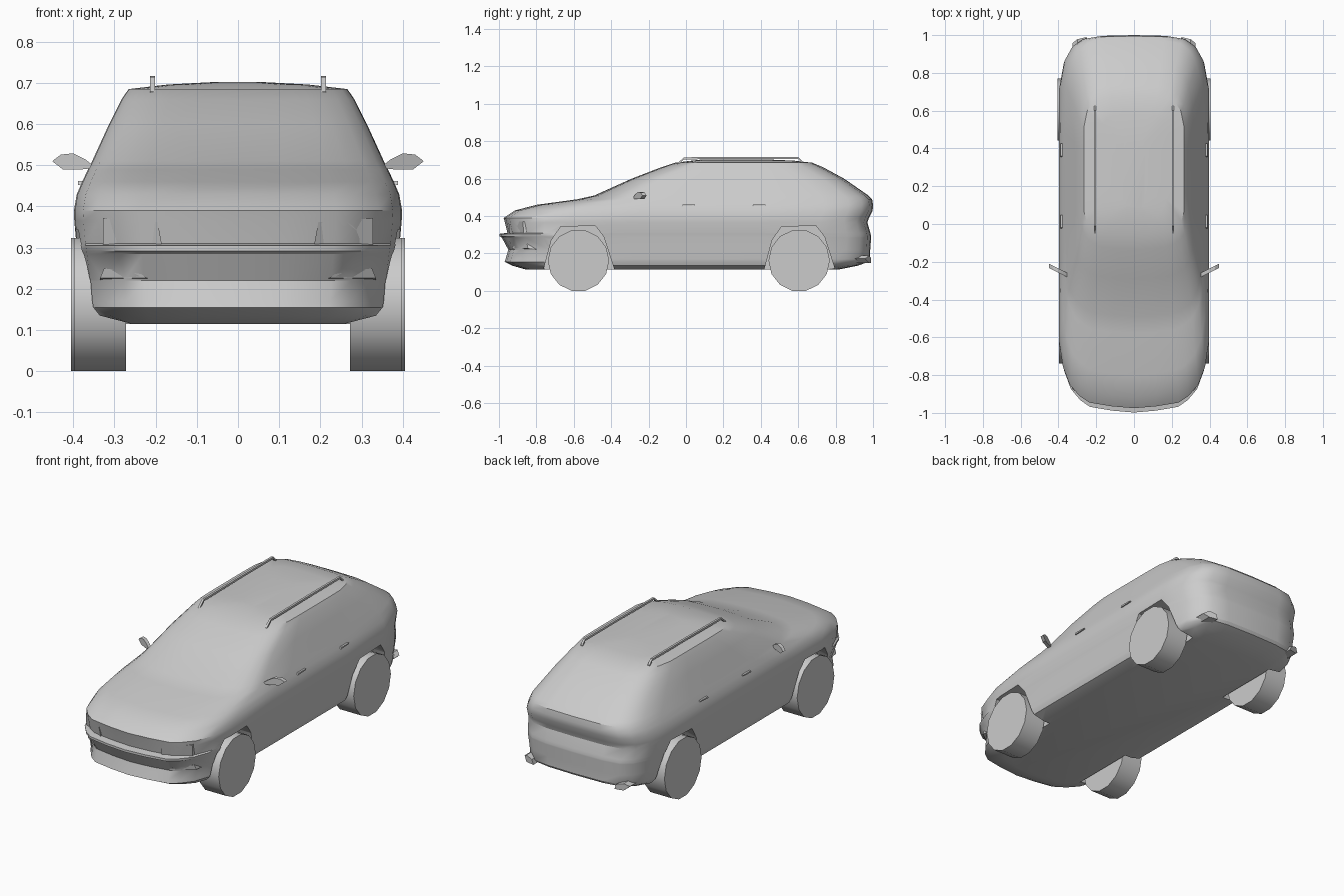
import bpy, bmesh, math

if "Cube" in bpy.data.objects:
    bpy.data.objects.remove(bpy.data.objects["Cube"])


def loft(name, groups, smooth=True):
    """Skin each group of equal-length rings, with capped ends, into one object."""
    bm = bmesh.new()
    for rings in groups:
        rows = [[bm.verts.new(p) for p in ring] for ring in rings]
        n = len(rows[0])
        for a, b in zip(rows, rows[1:]):
            for i in range(n):
                j = (i + 1) % n
                bm.faces.new((a[i], a[j], b[j], b[i]))
        bm.faces.new(rows[0])
        bm.faces.new(rows[-1])
    bmesh.ops.recalc_face_normals(bm, faces=bm.faces)
    mesh = bpy.data.meshes.new(name)
    bm.to_mesh(mesh)
    bm.free()
    obj = bpy.data.objects.new(name, mesh)
    bpy.context.collection.objects.link(obj)
    if smooth:
        shade(obj)
    return obj


def shade(obj):
    bpy.ops.object.select_all(action='DESELECT')
    obj.select_set(True)
    bpy.context.view_layer.objects.active = obj
    bpy.ops.object.shade_smooth_by_angle(angle=math.radians(30))


def both(rings):
    """The given rings plus their mirror image across x = 0."""
    return [rings, [[(-x, y, z) for x, y, z in r] for r in rings]]


# Plan outline of the car: width fraction and set-back of front and rear corners
FRONT = [(0, 0), (.3, .01), (.6, .03), (.73, .065), (.86, .125), (.95, .22), (1, .35)]
REAR = [(1, .26), (.94, .13), (.84, .06), (.7, .02), (.45, .004), (0, 0)]


def outline(z, yf, yr, w, cf, cr):
    half = [(f * w, yf + d * cf, z) for f, d in FRONT]
    ya, yb = yf + .35 * cf, yr - .26 * cr
    half += [(w * 1.006, ya + (yb - ya) * t, z) for t in (.25, .5, .75)]
    half += [(f * w, yr - d * cr, z) for f, d in REAR]
    return half + [(-x, y, z) for x, y, z in half[-2:0:-1]]


# Body: stacked outlines (height, front, rear, half width, corner scales)
LAYERS = [
    (.115, -.86, .82, .300, .8, .7),
    (.135, -.93, .92, .362, .9, .9),
    (.155, -.97, .975, .370, 1, 1),
    (.170, -.965, .985, .373, 1, 1),
    (.220, -.950, .985, .378, 1, 1),
    (.285, -.985, .99, .386, 1, 1),
    (.292, -.998, .99, .387, 1, 1),
    (.305, -.998, .987, .389, 1, 1),
    (.310, -.955, .986, .390, .9, 1),
    (.365, -.968, .970, .395, .95, .95),
    (.390, -.975, .978, .396, 1, 1),
    (.430, -.915, .998, .389, 1, 1),
    (.460, -.800, 1.0, .376, .9, 1),
    (.490, -.580, .995, .362, .7, 1),
    (.510, -.490, .975, .352, .6, 1),
    (.600, -.290, .845, .311, .45, .9),
    (.660, -.135, .735, .281, .4, .8),
    (.685, -.060, .675, .264, .35, .6),
    (.696, .030, .580, .170, .3, .4),
    (.702, .080, .450, .060, .2, .2),
]
body = loft("body", [[outline(*row) for row in LAYERS]], smooth=False)

# Wheel arches cut out of the body
ARCH = [(-.195, .05), (-.185, .12), (-.145, .27), (-.095, .343), (.09, .348),
        (.135, .29), (.19, .12), (.2, .05)]
WHEELS = [(-.575, .272, .398), (.605, .275, .405)]
cuts = []
for yc, _, _ in WHEELS:
    cuts += both([[(x, yc + a, z) for a, z in ARCH] for x in (.262, .6)])
cutter = loft("arch_cutter", cuts, smooth=False)
cutter.hide_render = True
mod = body.modifiers.new("arches", 'BOOLEAN')
mod.operation = 'DIFFERENCE'
mod.solver = 'EXACT'
mod.object = cutter
bpy.context.view_layer.objects.active = body
bpy.ops.object.modifier_apply(modifier=mod.name)
bpy.data.objects.remove(cutter)
shade(body)

# Wheels
for label, (yc, x0, x1) in zip(("front_wheels", "rear_wheels"), WHEELS):
    circle = [(yc + .164 * math.sin(math.tau * (i + .5) / 14),
               .162 - .166 * math.cos(math.tau * (i + .5) / 14)) for i in range(14)]
    loft(label, both([[(x, y, z) for y, z in circle] for x in (x0, x1)]))

# Door mirrors, swept slightly backwards
MIRROR = [(.345, .494), (.37, .514), (.40, .529), (.43, .526), (.451, .510), (.425, .490), (.38, .490)]
loft("door_mirrors", both([[(x, -.275 + d + .5 * (x - .35), z) for x, z in MIRROR]
                           for d in (-.008, .014)]))

# Roof rails with sloping feet
RAIL = [(-.05, .668), (-.01, .703), (.30, .706), (.60, .706), (.625, .680)]
loft("roof_rails", both([[(.201, y, z), (.213, y, z), (.213, y, z + .011), (.201, y, z + .011)]
                         for y, z in RAIL]))

# Door handles
for label, yc in (("front_door_handles", .012), ("rear_door_handles", .39)):
    loft(label, both([[(x, yc - .035, .452), (x, yc + .035, .456),
                       (x, yc + .035, .462), (x, yc - .03, .462)] for x in (.372, .388)]))

# Headlights either side of the grille
loft("headlights", both([[(.185, -.944 + d, .308), (.328, -.868 + d, .308), (.328, -.872 + d, .372),
                          (.26, -.925 + d, .366), (.195, -.948 + d, .362)] for d in (0, .05)]))

# Fog lamp blades in the lower bumper
loft("fog_lamp_blades", both([[(.22, -.932, .226), (.335, -.845, .226), (.335, -.80, .222), (.22, -.88, .222)],
                              [(.235, -.928, .236), (.325, -.850, .250), (.325, -.80, .250), (.235, -.88, .236)]]))

# Small outlets at the rear lower corners
loft("rear_outlets", both([[(.25, y, .15), (.30, y - .01, .15), (.325, y - .03, .172), (.30, y - .01, .188),
                            (.26, y, .178)] for y in (.92, .988)]))
